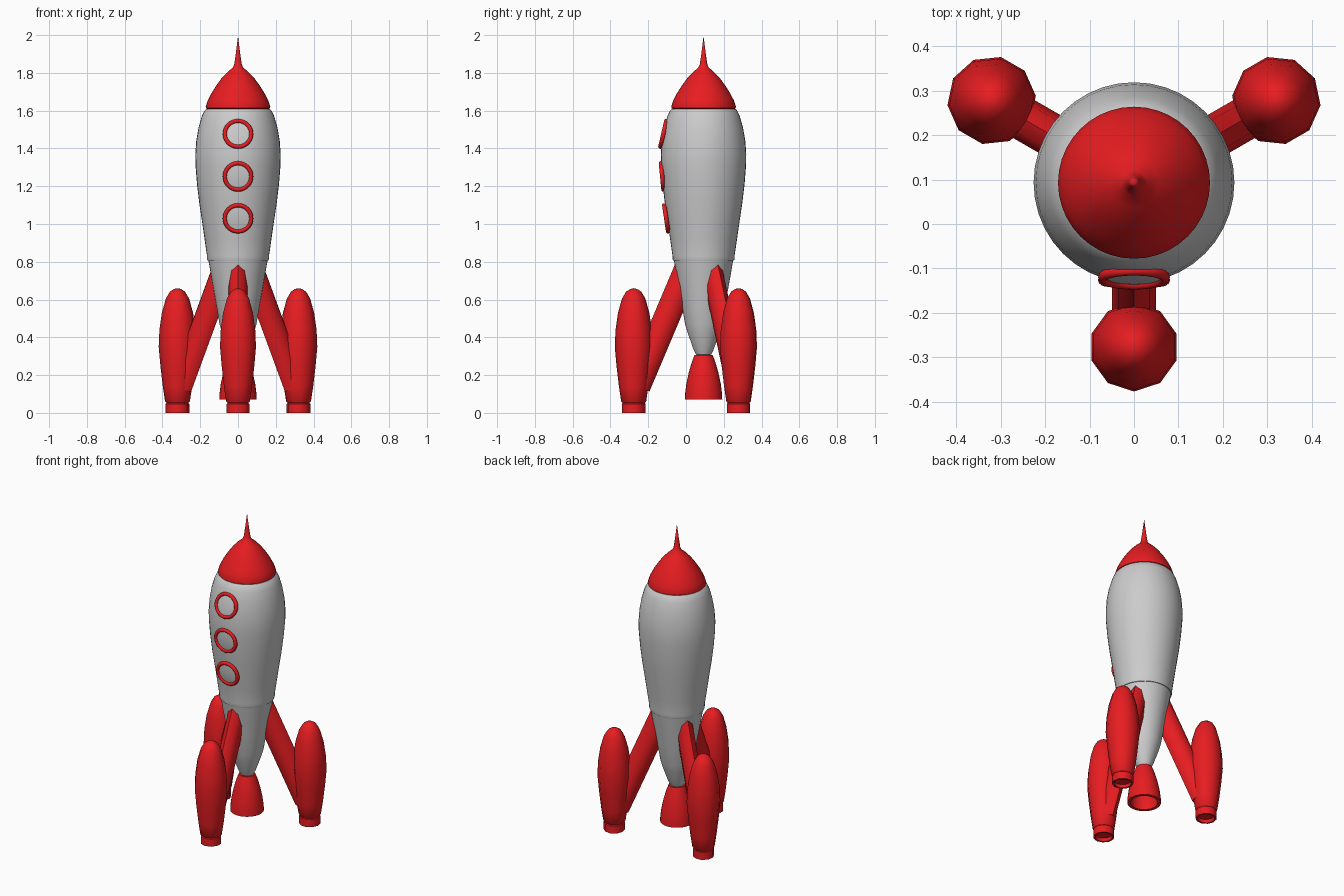
import bpy, bmesh, math
from mathutils import Matrix, Vector

if "Cube" in bpy.data.objects:
    bpy.data.objects.remove(bpy.data.objects["Cube"])

AXIS_Y = 0.093   # the hull axis sits behind the origin
red = bpy.data.materials.new("red_paint")
red.diffuse_color = (0.8, 0.012, 0.015, 1)
red.use_nodes = True
red.node_tree.nodes["Principled BSDF"].inputs["Base Color"].default_value = red.diffuse_color


def finish(name, bm, matrix, mat=None, angle=45):
    bmesh.ops.remove_doubles(bm, verts=bm.verts, dist=1e-5)
    bmesh.ops.recalc_face_normals(bm, faces=bm.faces)
    me = bpy.data.meshes.new(name)
    bm.to_mesh(me)
    bm.free()
    ob = bpy.data.objects.new(name, me)
    bpy.context.collection.objects.link(ob)
    ob.matrix_world = matrix
    if mat:
        me.materials.append(mat)
    bpy.ops.object.select_all(action='DESELECT')
    ob.select_set(True)
    bpy.context.view_layer.objects.active = ob
    bpy.ops.object.shade_smooth_by_angle(angle=math.radians(angle))
    return ob


def lathe(name, profile, sides, matrix, mat=None):
    """Revolve (radius, z) points about local z."""
    bm = bmesh.new()
    verts = [bm.verts.new((r, 0, z)) for r, z in profile]
    edges = [bm.edges.new(p) for p in zip(verts, verts[1:])]
    bmesh.ops.spin(bm, geom=verts + edges, cent=(0, 0, 0), axis=(0, 0, 1),
                   angle=2 * math.pi, steps=sides, use_merge=True)
    return finish(name, bm, matrix, mat)


def tube(name, ends, half_w, half_h, sides, matrix, mat):
    """Straight elliptical tube between two points in the local xz plane."""
    a, b = (Vector((r, 0, z)) for r, z in ends)
    d = (b - a).normalized()
    up, side = Vector((-d.z, 0, d.x)), Vector((0, 1, 0))
    bm = bmesh.new()
    rings = []
    for c in (a, b):
        rings.append([bm.verts.new(c + up * half_h * math.cos(t) + side * half_w * math.sin(t))
                      for t in (2 * math.pi * i / sides for i in range(sides))])
    for i in range(sides):
        j = (i + 1) % sides
        bm.faces.new((rings[0][i], rings[0][j], rings[1][j], rings[1][i]))
    for ring in rings:
        bm.faces.new(ring)
    return finish(name, bm, matrix, mat, 50)


base = Matrix.Translation((0, AXIS_Y, 0))

# Hull: upper shell with a small lip, then the tapering tail
upper = [(0.150, 0.806), (0.161, 0.806), (0.164, 0.815), (0.164, 0.83), (0.177, 0.92),
         (0.190, 1.01), (0.205, 1.11), (0.217, 1.21), (0.225, 1.31), (0.226, 1.37),
         (0.221, 1.44), (0.209, 1.51), (0.192, 1.57), (0.178, 1.60), (0.168, 1.61), (0, 1.61)]
lathe("hull", upper, 40, base)
lathe("tail_cone", [(0, 0.305), (0.04, 0.308), (0.053, 0.335), (0.067, 0.375), (0.083, 0.42),
                    (0.098, 0.47), (0.120, 0.60), (0.140, 0.71), (0.157, 0.81)], 40, base)

# Nose cap with needle tip
lathe("nose_cone", [(0, 1.61), (0.160, 1.607), (0.170, 1.613), (0.171, 1.622), (0.160, 1.655),
                    (0.142, 1.69), (0.117, 1.73), (0.088, 1.77), (0.055, 1.805), (0.028, 1.828),
                    (0.020, 1.845), (0.012, 1.90), (0, 1.995)], 40, base, red)

# Hollow engine bell
lathe("engine_bell", [(0, 0.308), (0.048, 0.306), (0.062, 0.27), (0.078, 0.215), (0.091, 0.155),
                      (0.098, 0.10), (0.099, 0.07), (0.080, 0.07), (0.076, 0.12),
                      (0.055, 0.20), (0, 0.22)], 32, base, red)

# Portholes: rim and shallow pane tilted to follow the hull
for i, (z, y, tilt) in enumerate([(1.477, -0.120, 13), (1.252, -0.126, -5.5), (1.03, -0.105, -8.5)]):
    m = Matrix.Translation((0, y, z)) @ Matrix.Rotation(math.radians(90 - tilt), 4, 'X')
    rim = [(0.070 + 0.011 * math.cos(t), 0.012 * math.sin(t))
           for t in (math.tau * k / 10 for k in range(11))]
    lathe(f"porthole_rim_{i + 1}", rim, 32, m, red)
    lathe(f"porthole_pane_{i + 1}", [(0.066, -0.004), (0.064, 0.002), (0.04, 0.005), (0, 0.007)], 32, m)

# Three landing pods with slanted struts
pod = [(0, 0.025), (0.048, 0.02), (0.052, 0), (0.063, 0), (0.063, 0.048), (0.058, 0.052),
       (0.066, 0.06), (0.078, 0.14), (0.091, 0.25), (0.100, 0.35), (0.096, 0.44),
       (0.083, 0.53), (0.062, 0.605), (0.040, 0.642), (0.018, 0.656), (0, 0.66)]
for i, deg in enumerate((-90, 30, 150)):
    m = base @ Matrix.Rotation(math.radians(deg), 4, 'Z')
    lathe(f"landing_pod_{i + 1}", pod, 10, m @ Matrix.Translation((0.37, 0, 0)), red)
    tube(f"pod_strut_{i + 1}", [(0.075, 0.79), (0.35, 0.14)], 0.049, 0.069, 8, m, red)
